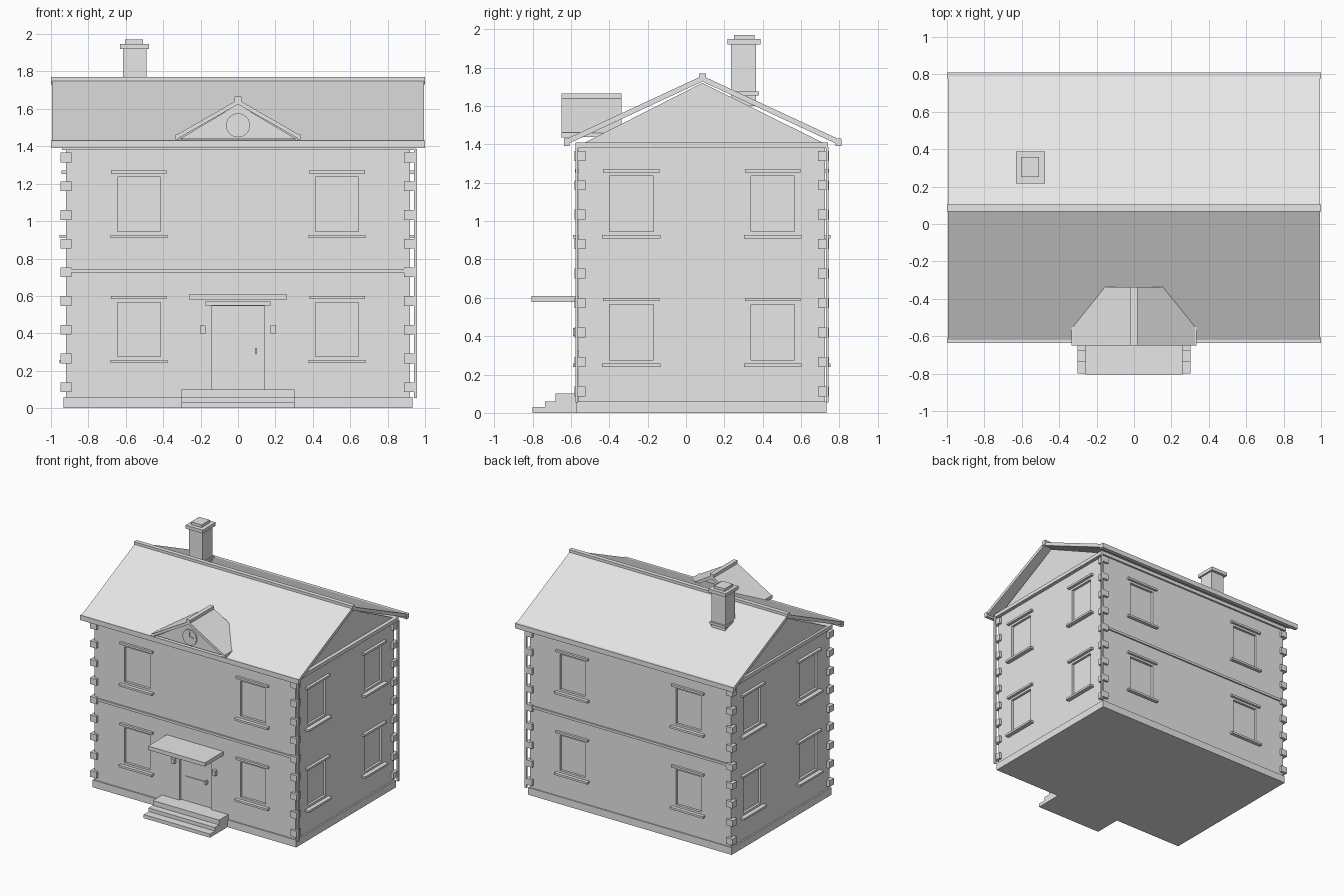
import bpy, bmesh
from mathutils import Vector

cube = bpy.data.objects.get("Cube")
if cube:
    bpy.data.objects.remove(cube, do_unlink=True)

stone = bpy.data.materials.new("pale_grey_stone")
stone.use_nodes = True
GREY = (0.8, 0.8, 0.8, 1)
stone.diffuse_color = GREY
stone.node_tree.nodes["Principled BSDF"].inputs["Base Color"].default_value = GREY


def finish(name, bm):
    bmesh.ops.recalc_face_normals(bm, faces=bm.faces[:])
    mesh = bpy.data.meshes.new(name)
    bm.to_mesh(mesh)
    bm.free()
    mesh.materials.append(stone)
    obj = bpy.data.objects.new(name, mesh)
    bpy.context.collection.objects.link(obj)
    return obj


def add_box(bm, x, y, z):
    verts = bmesh.ops.create_cube(bm, size=1)["verts"]
    for v in verts:
        v.co = [r[0] + (c + 0.5) * (r[1] - r[0]) for c, r in zip(v.co, (x, y, z))]


def boxes(name, *extents):
    bm = bmesh.new()
    for e in extents:
        add_box(bm, *e)
    return finish(name, bm)


def prism(name, profile, axis, lo, hi):
    """Extrude a 2D profile along x or y; the profile holds (other axis, z)."""
    place = (lambda p: (lo, p[0], p[1])) if axis == "x" else (lambda p: (p[0], lo, p[1]))
    bm = bmesh.new()
    face = bm.faces.new([bm.verts.new(place(p)) for p in profile])
    out = bmesh.ops.extrude_face_region(bm, geom=[face])["geom"]
    move = Vector((hi - lo, 0, 0)) if axis == "x" else Vector((0, hi - lo, 0))
    bmesh.ops.translate(bm, vec=move, verts=[g for g in out if isinstance(g, bmesh.types.BMVert)])
    return finish(name, bm)


# Main dimensions
X = 0.92
Y0, Y1 = -0.56, 0.725
RIDGE_Y = 0.085
WIN_X = [(-0.645, -0.415), (0.415, 0.645)]
WIN_Y = [(-0.40, -0.17), (0.34, 0.565)]
WIN_Z = [(0.275, 0.565), (0.945, 1.235)]
DOOR_X, DOOR_Z = (-0.143, 0.143), (0.10, 0.545)


def inside(v, spans):
    return any(a < v < b for a, b in spans)


# Walls: cut along the opening edges, then push the openings inwards
bm = bmesh.new()
add_box(bm, (-X, X), (Y0, Y1), (0.05, 1.39))
cuts = [(0, WIN_X + [DOOR_X]), (1, WIN_Y), (2, WIN_Z + [DOOR_Z])]
for axis, spans in cuts:
    normal = Vector([float(i == axis) for i in range(3)])
    for value in (v for span in spans for v in span):
        bmesh.ops.bisect_plane(bm, geom=bm.verts[:] + bm.edges[:] + bm.faces[:],
                               plane_co=normal * value, plane_no=normal)
bm.normal_update()
for direction in [(1, 0, 0), (-1, 0, 0), (0, 1, 0), (0, -1, 0)]:
    n = Vector(direction)
    spans = WIN_Y if n.x else WIN_X
    holes = []
    for f in bm.faces:
        if f.normal.dot(n) < 0.9:
            continue
        c = f.calc_center_median()
        window = inside(c.y if n.x else c.x, spans) and inside(c.z, WIN_Z)
        door = n.y < 0 and inside(c.x, [DOOR_X]) and inside(c.z, [DOOR_Z])
        if window or door:
            holes.append(f)
    out = bmesh.ops.extrude_face_region(bm, geom=holes)["geom"]
    bmesh.ops.delete(bm, geom=holes, context="FACES")
    bmesh.ops.translate(bm, vec=n * -0.02, verts=[g for g in out if isinstance(g, bmesh.types.BMVert)])
finish("walls", bm)

boxes("plinth", ((-0.932, 0.932), (Y0 - 0.01, Y1 + 0.008), (0, 0.06)))
boxes("cornice", ((-0.94, 0.95), (Y0 - 0.015, Y1 + 0.015), (1.38, 1.41)))
boxes("belt_course",
      ((-0.9, 0.9), (Y0 - 0.012, Y0), (0.725, 0.745)),
      ((-0.9, 0.9), (Y1, Y1 + 0.012), (0.725, 0.745)))

# Sills and hoods on all four sides
for part, reach, out, z_from, z_to in [("sills", 0.037, 0.035, -0.035, -0.018),
                                       ("hoods", 0.033, 0.024, 0.018, 0.035)]:
    ext = []
    for low, high in WIN_Z:
        base = low if part == "sills" else high
        z = (base + z_from, base + z_to)
        for a, b in WIN_X:
            span = (a - reach, b + reach)
            ext += [(span, (Y0 - out * 0.8, Y0), z), (span, (Y1, Y1 + out * 0.8), z)]
        for a, b in WIN_Y:
            span = (a - reach, b + reach)
            ext += [((-X - out, -X), span, z), ((X, X + out), span, z)]
    boxes("window_" + part, *ext)

# Corner blocks and thin corner posts
ext = []
for i in range(9):
    z = 0.112 + i * 0.1535
    for x in [(-0.948, -0.89), (0.888, 0.943)]:
        for y in [(-0.58, -0.523), (0.688, 0.745)]:
            ext.append((x, y, (z - 0.026, z + 0.026)))
boxes("corner_blocks", *ext)
boxes("corner_posts", *[((0.942, 0.956), y, (0.055, 1.385))
                        for y in [(-0.577, -0.563), (0.729, 0.743)]])

# Main roof
prism("gable_infill", [(-0.525, 1.41), (0.71, 1.41), (RIDGE_Y, 1.72)], "x", -X, X)
prism("roof", [(-0.63, 1.425), (RIDGE_Y, 1.757), (0.80, 1.425),
               (0.80, 1.395), (RIDGE_Y, 1.727), (-0.63, 1.395)], "x", -0.995, 0.995)
boxes("ridge_cap", ((-1, 1), (RIDGE_Y - 0.018, RIDGE_Y + 0.018), (1.73, 1.77)))
boxes("gutters", ((-1, 1), (-0.635, -0.607), (1.39, 1.43)),
      ((-1, 1), (0.778, 0.81), (1.39, 1.43)))

# Clock dormer
FRONT, BACK = -0.65, -0.337
prism("dormer_roof", [(-0.33, 1.46), (0, 1.65), (0.33, 1.46),
                      (0.33, 1.437), (0, 1.624), (-0.33, 1.437)], "y", FRONT, BACK)
boxes("dormer_ridge", ((-0.018, 0.018), (FRONT, BACK), (1.625, 1.665)))
boxes("dormer_eaves", *[(x, (FRONT, -0.545), (1.435, 1.462))
                        for x in [(-0.335, -0.315), (0.315, 0.335)]])
prism("dormer_face", [(-0.31, 1.44), (0.31, 1.44), (0, 1.625)], "y", -0.625, -0.6)
bpy.ops.mesh.primitive_cylinder_add(vertices=32, radius=0.064, depth=0.01,
                                    location=(0, -0.63, 1.512), rotation=(1.5708, 0, 0))
clock = bpy.context.object
clock.name = "clock_face"
clock.data.materials.append(stone)
bpy.ops.object.shade_smooth_by_angle()
boxes("clock_hands", ((-0.004, 0.004), (-0.64, -0.634), (1.512, 1.56)),
      ((-0.004, 0.036), (-0.64, -0.634), (1.512, 1.52)))

# Chimney
boxes("chimney", ((-0.615, -0.49), (0.235, 0.365), (1.6, 1.93)))
boxes("chimney_cap", ((-0.632, -0.475), (0.217, 0.387), (1.92, 1.948)))
boxes("chimney_pot", ((-0.604, -0.508), (0.25, 0.357), (1.945, 1.97)))
boxes("chimney_collar", ((-0.623, -0.482), (0.24, 0.38), (1.655, 1.675)))

# Entrance
boxes("steps", *[((-0.303, 0.303), (y, Y0), (0, z))
                 for y, z in [(-0.80, 0.03), (-0.735, 0.06), (-0.68, 0.10)]])
boxes("canopy", ((-0.26, 0.26), (-0.805, Y0), (0.578, 0.61)))
boxes("door_lintel", ((-0.175, 0.175), (Y0 - 0.018, Y0), (0.55, 0.57)))
boxes("door_handle", ((0.09, 0.102), (Y0 - 0.005, Y0 + 0.025), (0.29, 0.322)))
boxes("door_rail", ((-0.1, 0.08), (Y0 + 0.014, Y0 + 0.022), (0.3, 0.306)))
boxes("wall_lamps", *[(x, (Y0 - 0.03, Y0), (0.4, 0.442))
                      for x in [(-0.202, -0.174), (0.174, 0.202)]])
